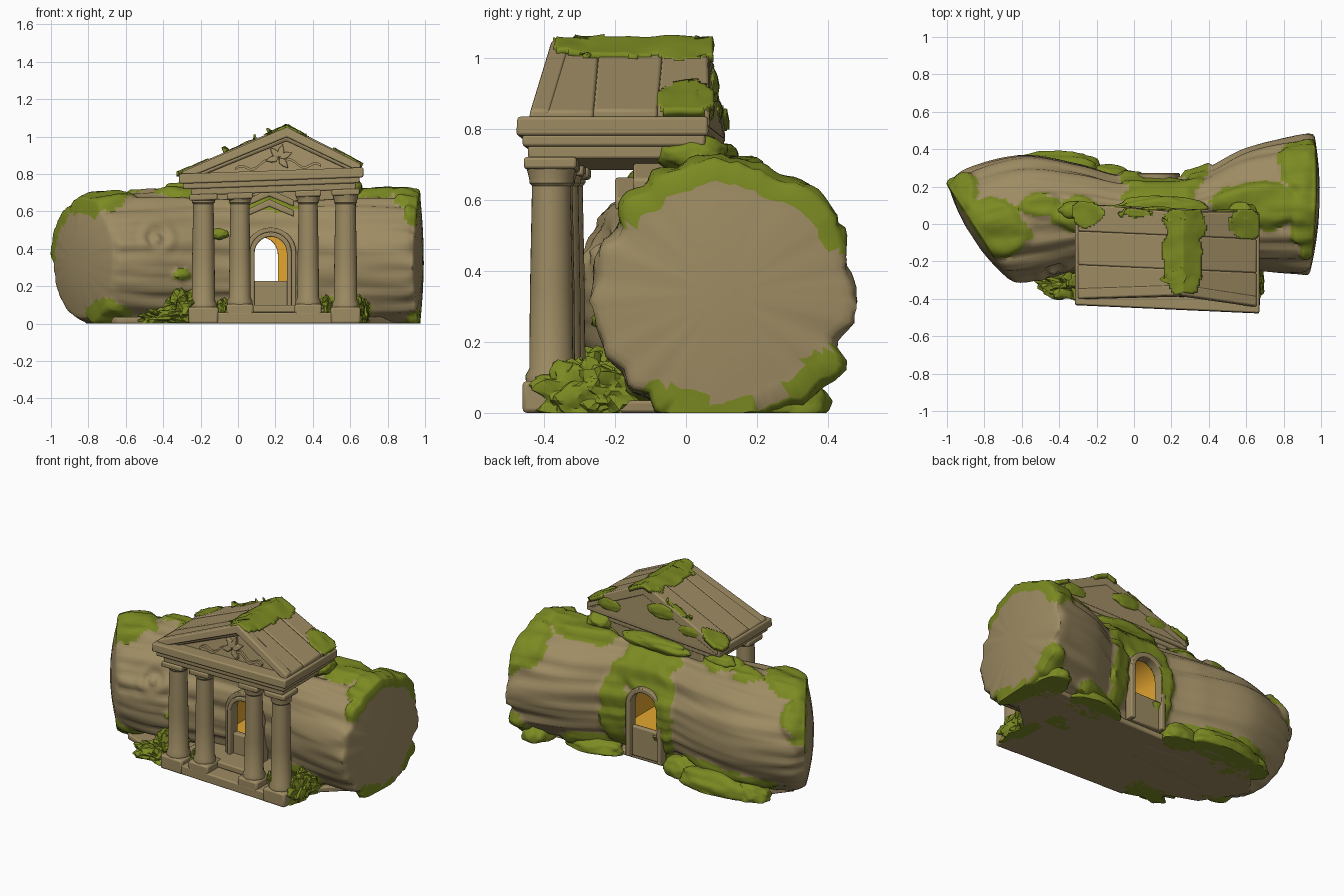
import bpy, bmesh, math, random
from mathutils import Vector, noise

if "Cube" in bpy.data.objects:
    bpy.data.objects.remove(bpy.data.objects["Cube"])

random.seed(4)

def mat(name, rgb):
    m = bpy.data.materials.new(name)
    m.diffuse_color = (*rgb, 1)
    m.use_nodes = True
    m.node_tree.nodes["Principled BSDF"].inputs["Base Color"].default_value = m.diffuse_color
    return m

TAN = mat("tan_stone", (0.34, 0.26, 0.125))
MOSS = mat("moss_green", (0.2, 0.255, 0.016))
GLOW = mat("amber_interior", (0.78, 0.38, 0.03))

def finish(name, bm, mats, angle=40, bevel=0.0):
    bmesh.ops.recalc_face_normals(bm, faces=bm.faces)
    me = bpy.data.meshes.new(name)
    bm.to_mesh(me)
    bm.free()
    for m in mats:
        me.materials.append(m)
    ob = bpy.data.objects.new(name, me)
    bpy.context.collection.objects.link(ob)
    if bevel:
        b = ob.modifiers.new("bevel", 'BEVEL')
        b.width, b.segments = bevel, 2
    smooth(ob, angle)
    return ob

def smooth(ob, angle):
    bpy.ops.object.select_all(action='DESELECT')
    ob.select_set(True)
    bpy.context.view_layer.objects.active = ob
    bpy.ops.object.shade_smooth_by_angle(angle=math.radians(angle))

def skew(v):
    """The portico is turned a little, its roof tilts and both gables lean inward."""
    x, y, z = v
    if z > 0.66:
        z += 0.035 * (x - 0.18)
    if v[2] > 0.8:
        y += (v[2] - 0.8) * (0.2 if y < -0.3 else -0.1 if y > 0.05 else 0)
    return Vector((x, y - 0.045 * (x - 0.18), z))

def prism(name, pts, y0, y1, m=TAN, bevel=0.008, warp=skew):
    """Extrude an x-z outline from y0 to y1."""
    bm = bmesh.new()
    a = [bm.verts.new(warp((x, y0, z))) for x, z in pts]
    b = [bm.verts.new(warp((x, y1, z))) for x, z in pts]
    n = len(pts)
    bm.faces.new(a)
    bm.faces.new(b[::-1])
    for i in range(n):
        bm.faces.new((a[i], b[i], b[(i + 1) % n], a[(i + 1) % n]))
    return finish(name, bm, [m], bevel=bevel)

def rect(x0, x1, z0, z1):
    return [(x0, z0), (x1, z0), (x1, z1), (x0, z1)]

def arch(cx, w, z0, ztop, n=14):
    zc = ztop - w
    return [(cx - w, z0)] + [(cx - w * math.cos(math.pi * i / n), zc + w * math.sin(math.pi * i / n))
                             for i in range(n + 1)] + [(cx + w, z0)]

# ---- hollow log: sections given by back point, front point and half height
SECT = [(-.985, .20, -.66, -.30, .31), (-.90, .285, -.61, -.31, .335), (-.60, .365, -.45, -.285, .355),
        (-.30, .32, -.25, -.22, .355), (-.05, .255, -.05, -.175, .35), (.30, .26, .30, -.175, .35),
        (.60, .405, .60, -.24, .36), (.88, .465, .86, -.265, .36), (.955, .46, .93, -.255, .34)]
SPOTS = [(-.92, .16, .5, .1, .12, .2), (-.76, -.04, .65, .2, .18, .14), (.14, .16, .66, .19, .3, .16),
         (-.0, .27, .3, .08, .15, .4), (.33, .28, .3, .08, .15, .4), (.67, .1, .69, .26, .14, .12),
         (.92, .3, .6, .14, .2, .2), (.94, .0, .68, .12, .3, .08), (.95, .22, .03, .1, .36, .1),
         (.95, .34, .1, .1, .13, .1), (.95, -.14, .60, .07, .1, .08), (-.5, .28, .06, .38, .16, .1),
         (-.72, -.2, .03, .16, .16, .1), (.55, -.15, .05, .15, .2, .1), (-.3, .05, .7, .14, .1, .08),
         (.15, -.12, .66, .2, .1, .07), (-.5, .1, .68, .12, .07, .06), (.14, .25, .55, .2, .15, .13),
         (-.3, -.25, .26, .06, .06, .03), (.5, .25, .06, .2, .15, .06)]

def mossy(p):
    best = max(1 - math.sqrt(sum(((p[i] - s[i]) / s[i + 3]) ** 2 for i in range(3))) for s in SPOTS)
    return best + 0.26 * noise.noise(Vector(p) * 9)

def section(t):
    i = min(int(t), len(SECT) - 2)
    f = t - i
    q = [SECT[max(0, min(len(SECT) - 1, i + k))] for k in (-1, 0, 1, 2)]
    return [0.5 * (2 * b + (c - a) * f + (2 * a - 5 * b + 4 * c - d) * f * f + (3 * b - a - 3 * c + d) * f ** 3)
            for a, b, c, d in zip(*q)]

def log_point(t, a, s):
    bx, by, fx, fy, rz = section(t)
    h, v = math.cos(a), math.sin(a)
    out = Vector((bx - fx, by - fy)).normalized()
    grain = Vector((h * 5, v * 5, t * 0.3))
    edge = 1 + 0.6 * max(0, (t - 4) / 4) ** 3 - 0.4 * max(0, 1 - t)
    d = edge * (0.022 * noise.noise(grain) + 0.009 * noise.noise(grain * 2.2)) * s
    p = Vector(((bx + fx) / 2 + (bx - fx) / 2 * h * s, (by + fy) / 2 + (by - fy) / 2 * h * s, 0.335 + rz * v * s))
    p.x += max(0, t - 7) * 0.022 * (1 - h * h * s * s)
    k = math.hypot(p.x + 0.43, p.z - 0.46)
    if p.y < 0 and s == 1:
        d += 0.016 * math.cos(k * 75) * math.exp(-(k / 0.08) ** 2)
    m = mossy(p)
    if m > 0 and s > 0.9:
        d += min(0.03, m * 0.13) + 0.006 * noise.noise(p * 16)
    p += Vector((out.x * h, out.y * h, v)) * d
    p.z = max(0.0, p.z)
    return p

bm = bmesh.new()
N, L = 112, 104
CAPS = (.25, .5, .7, .82, .9, .96)
stations = [(0, s) for s in CAPS] + [(8 * i / L, 1) for i in range(L + 1)] + [(8, s) for s in CAPS[::-1]]
rings = []
for t, s in stations:
    ring = []
    for j in range(N):
        p = log_point(t, 2 * math.pi * j / N, s)
        if s < 1:  # domed ends
            p += (Vector((-.83, -.55, 0)) * .045 if t == 0 else Vector((.02, 0, 0))) * (1 - s * s)
            p.x += -.004 if t == 0 else .008
        ring.append(bm.verts.new(p))
    rings.append(ring)
for r, q in zip(rings, rings[1:]):
    for j in range(N):
        bm.faces.new((r[j], r[(j + 1) % N], q[(j + 1) % N], q[j]))
bm.faces.new(rings[0])
bm.faces.new(rings[-1][::-1])
log = finish("hollow_log", bm, [TAN, MOSS, GLOW], 60)

# ---- chamber and door openings cut through the log
flat = Vector
cuts = [prism("chamber_cutter", arch(.145, .155, .19, .5), -.13, .21, bevel=0, warp=flat),
        prism("front_door_cutter", arch(.175, .087, .22, .465), -.4, -.05, bevel=0, warp=flat),
        prism("back_door_cutter", arch(.117, .097, .2, .465), .1, .5, bevel=0, warp=flat)]
for c in cuts:
    c.hide_render = True
    c.hide_set(True)
    b = log.modifiers.new("opening", 'BOOLEAN')
    b.operation, b.object, b.solver = 'DIFFERENCE', c, 'EXACT'
carved = bpy.data.meshes.new_from_object(log.evaluated_get(bpy.context.evaluated_depsgraph_get()))
log.modifiers.clear()
log.data = carved
carved.materials.clear()
for m in (TAN, MOSS, GLOW):
    carved.materials.append(m)
for f in carved.polygons:
    c = f.center
    inside = abs(c.x - .145) < .158 and -.14 < c.y < .22 and .185 < c.z < .505
    # moss stays off the sawn ends except close to the bark
    end = (c.x > .93 and f.normal.x > .8) or (c.x < -.6 and f.normal.x * .83 + f.normal.y * .55 < -.8)
    r = math.hypot((c.y - .1) / .36, (c.z - .335) / .345) if c.x > 0 else \
        math.hypot((c.y + .05) / .25, (c.z - .335) / .31) + .06
    green = mossy(c) > 0 and (not end or r > .89 + .07 * noise.noise(c * 8))
    f.material_index = 2 if inside else int(green)
smooth(log, 60)

# ---- door surrounds
def surround(name, cx, win, wout, z0, top, y0, y1):
    o, i = arch(cx, wout, z0, top + wout - win), arch(cx, win, z0, top)
    return prism(name, o + i[::-1], y0, y1, warp=flat, bevel=0.006)

surround("front_door_inner_arch", .175, .086, .112, .06, .464, -.205, -.132)
surround("front_door_outer_arch", .175, .11, .136, .06, .488, -.19, -.132)
surround("back_door_arch", .117, .096, .128, .03, .464, .214, .272)
prism("front_door_sill", rect(.08, .27, .05, .228), -.175, -.132, warp=flat)
prism("back_door_sill", rect(.015, .22, .03, .222), .212, .245, warp=flat)
for k, dz in enumerate((0, .055)):
    prism("door_hood_%d" % k, [(.04, .57 + dz), (.167, .625 + dz), (.30, .57 + dz), (.30, .605 + dz),
                               (.167, .665 + dz), (.04, .605 + dz)], -.2 + k * .05, -.05, warp=flat)

# ---- portico floor
prism("ground_step", rect(-.22, .6, 0, .06), -.435, -.05)
prism("upper_step", rect(-.1, .48, .06, .1), -.33, -.08)

# ---- columns
def column(name, x, y, r, z0):
    prism(name + "_base", rect(x - r * 1.25, x + r * 1.25, z0, z0 + .07), y - r * 1.25, y + r * 1.25, bevel=.012)
    prism(name + "_cap", rect(x - r * 1.2, x + r * 1.2, .672, .705), y - r * 1.2, y + r * 1.2)
    prof = [(1.15, z0 + .065), (1.18, z0 + .085), (1.0, z0 + .105), (.97, .35), (.88, .63),
            (.88, .64), (1.0, .648), (1.0, .658), (1.12, .675)]
    bm = bmesh.new()
    loops = [[bm.verts.new(skew((x + r * k * math.cos(a * math.pi / 14), y + r * k * math.sin(a * math.pi / 14), z)))
              for a in range(28)] for k, z in prof]
    for p, q in zip(loops, loops[1:]):
        for j in range(28):
            bm.faces.new((p[j], p[(j + 1) % 28], q[(j + 1) % 28], q[j]))
    finish(name + "_shaft", bm, [TAN], 35)

for k, (x, r, z0) in enumerate([(-.185, .062, .02), (.01, .058, .035), (.375, .058, .035), (.575, .062, .02)]):
    column("column_%d" % (k + 1), x, -.362, r, z0)
for x in (-.185, .575):
    prism("column_footing", rect(x - .08, x + .08, 0, .09), -.44, -.285, bevel=.012)

# ---- entablature, pediment and roof
EL, PK, ER = (-.30, .825), (.26, 1.045), (.655, .835)
prism("architrave", rect(-.25, .63, .70, .74), -.425, -.02)
prism("cornice_lower", rect(-.295, .65, .735, .77), -.44, .075)
prism("cornice", rect(-.315, .67, .765, .818), -.457, .085)
prism("roof_neck", rect(-.18, .52, .6, .75), -.03, .07)
prism("tympanum", [(-.27, .79), (.26, 1.015), (.63, .79)], -.375, .086, bevel=0)

def slope(x):
    a, b = (EL, PK) if x < PK[0] else (PK, ER)
    return a[1] + (b[1] - a[1]) * (x - a[0]) / (b[0] - a[0])

def roof_band(name, y0, y1, lift, th):
    prism(name, [(x, z + lift) for x, z in (EL, PK, ER)] +
          [(ER[0], ER[1] + lift - th), (PK[0], PK[1] + lift - th * 1.2), (EL[0], EL[1] + lift - th)], y0, y1)

roof_band("raking_cornice", -.425, -.37, .003, .045)
roof_band("raking_moulding", -.402, -.36, -.03, .03)
for k, (y0, y1, lift) in enumerate([(-.40, -.24, 0), (-.24, -.06, .003), (-.06, .09, .01)]):
    roof_band("roof_slab_%d" % (k + 1), y0, y1, lift, .06)

# ---- leaf relief in the pediment
def leaf(x, z, ang, ln):
    u, w = Vector((math.cos(ang), math.sin(ang))), Vector((-math.sin(ang), math.cos(ang)))
    pts = [u * (ln * a) + w * (ln * b) for a, b in
           ((0, 0), (.3, -.25), (.6, -.2), (1, 0), (.6, .2), (.3, .25))]
    prism("relief_leaf", [(x + p.x, z + p.y) for p in pts], -.395, -.36, bevel=.004)

for a in (20, 75, 130, 190, 310):
    leaf(.22, .885, math.radians(a), .075)
for side in (-1, 1):
    top = [(.215 + side * (.03 + .2 * i / 10), .87 - .035 * i / 10 + .016 * math.sin(i * .9)) for i in range(11)]
    prism("relief_branch", top + [(x, z - .014) for x, z in top[::-1]], -.39, -.36, bevel=0)

# ---- moss draped over the roof
RM = [(.26, -.2, .12, .25), (.28, .02, .14, .12), (.6, .02, .09, .09), (-.25, .04, .09, .07), (.02, .06, .09, .03)]
bm = bmesh.new()
grid = {}
for i in range(101):
    for j in range(61):
        x, y = -.33 + i * .01, -.45 + j * .00925
        bump = .014 + .009 * noise.noise(Vector((x, y, 0)) * 12)
        grid[i, j] = bm.verts.new(skew((x, y, slope(max(-.315, min(.67, x))) + bump)))
for i in range(100):
    for j in range(60):
        x, y = -.325 + i * .01, -.445 + j * .00925
        m = max(1 - math.hypot((x - a) / c, (y - b) / d) for a, b, c, d in RM)
        if m + .3 * noise.noise(Vector((x, y, 3)) * 9) > .05:
            bm.faces.new([grid[k] for k in ((i, j), (i + 1, j), (i + 1, j + 1), (i, j + 1))])
bmesh.ops.delete(bm, geom=[v for v in bm.verts if not v.link_faces], context='VERTS')
rm = finish("roof_moss", bm, [MOSS], 60)
s = rm.modifiers.new("thickness", 'SOLIDIFY')
s.thickness = .025

# ---- moss cushions and leafy tufts
def clump(name, c, r, rough, freq, sub=4, angle=60):
    bm = bmesh.new()
    bmesh.ops.create_icosphere(bm, subdivisions=sub, radius=1)
    c, off = Vector(c), Vector((random.random(), random.random(), 0)) * 9
    for v in bm.verts:
        d = 1 + rough * noise.noise(v.co * freq + off) + rough * .5 * noise.noise(v.co * freq * 2.3 + off)
        v.co = Vector((v.co.x * r[0], v.co.y * r[1], v.co.z * r[2])) * d + c
        v.co.z = max(0.0, v.co.z)
    finish(name, bm, [MOSS], angle)

for c, r in [((-.34, -.31, .03), (.17, .09, .06)), ((-.28, -.29, .08), (.1, .11, .1)),
             ((.64, -.3, .05), (.05, .13, .095)), ((.47, -.3, .07), (.04, .05, .07)),
             ((.62, -.2, .05), (.08, .13, .09)), ((-.08, -.3, .06), (.04, .05, .07))]:
    clump("leafy_tuft", c, r, .38, 2.8, angle=28)
for c, r in [((-.42, .30, .03), (.25, .09, .1)), ((-.65, .26, .02), (.12, .09, .08)),
             ((-.14, .24, .03), (.12, .08, .09)), ((.85, .26, .02), (.1, .14, .09)),
             ((.5, .22, .02), (.2, .1, .07)), ((-.3, .07, .71), (.1, .05, .045)),
             ((.58, .02, .73), (.09, .1, .055)), ((.15, .09, .71), (.24, .06, .05)),
             ((-.1, -.19, .48), (.05, .03, .03)), ((.12, .078, .92), (.1, .015, .045)),
             ((-.1, .088, .85), (.09, .014, .035)), ((.5, .066, .86), (.08, .014, .04))]:
    clump("moss_cushion", c, r, .16, 1.8)

# ---- flat underside joining log and portico
bm = bmesh.new()
base = [(-.82, .06), (-.65, -.2), (-.3, -.33), (-.2, -.40), (.58, -.42), (.66, -.2), (.9, .02),
        (.93, .26), (.6, .24), (.3, .22), (-.05, .22), (-.35, .3), (-.65, .28)]
f = bm.faces.new([bm.verts.new((x, y, 0)) for x, y in base])
ext = bmesh.ops.extrude_face_region(bm, geom=[f])
for v in ext["geom"]:
    if isinstance(v, bmesh.types.BMVert):
        v.co.z = .035
finish("underside_base", bm, [TAN], bevel=.008)
